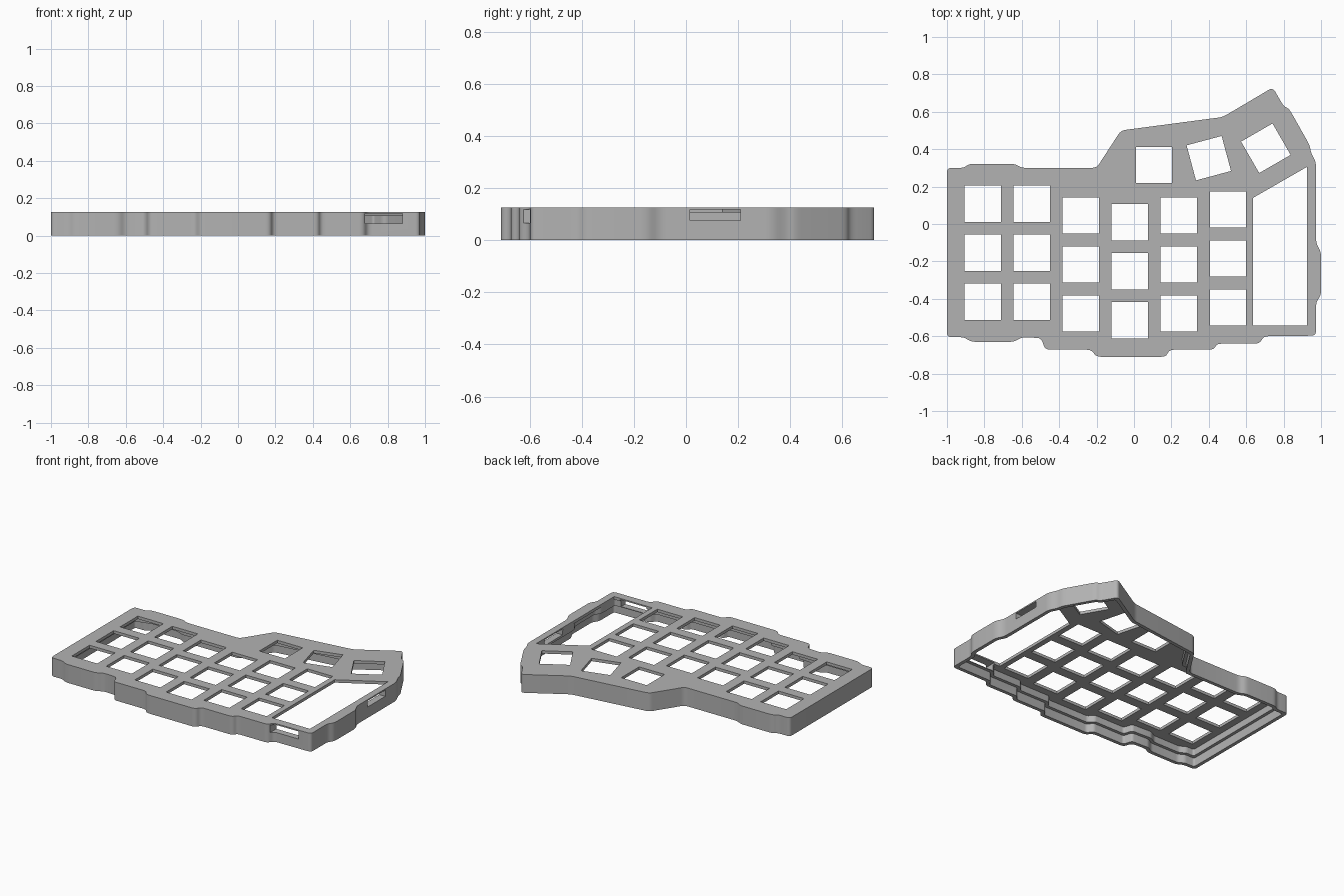
import bpy, bmesh
from math import radians
from mathutils import Vector, Matrix

cube = bpy.data.objects.get("Cube")
if cube:
    bpy.data.objects.remove(cube, do_unlink=True)

HEIGHT, PLATE, LEDGE = 0.126, 0.02, 0.06
KEY = 0.194

# Case outline, clockwise from the back left corner
OUTLINE = [Vector(p) for p in (
    (-1, .3), (-.91, .3), (-.88, .322), (-.64, .322), (-.6, .3), (-.2, .3),
    (-.07, .5), (.475, .572), (.742, .73), (.8, .63), (.83, .615), (.94, .42),
    (.945, .385), (.973, .33), (.973, -.1), (1, -.15), (1, -.38), (.973, -.42),
    (.973, -.597), (.695, -.6), (.67, -.64), (.445, -.64), (.425, -.672),
    (.19, -.672), (.17, -.71), (-.2, -.71), (-.23, -.672), (-.475, -.672),
    (-.495, -.61), (-.6, -.605), (-.64, -.63), (-.87, -.63), (-.91, -.605),
    (-1, -.605))]


def inset(pts, d):
    """Move every edge of a clockwise outline inward by d."""
    out = []
    for i, p in enumerate(pts):
        a = (p - pts[i - 1]).normalized()
        b = (pts[(i + 1) % len(pts)] - p).normalized()
        na, nb = Vector((a.y, -a.x)), Vector((b.y, -b.x))
        out.append(p + (na + nb) * (d / (1 + na.dot(nb))))
    return out


def rounded(pts, radius, steps=4):
    """Replace each corner with a short curve."""
    out = []
    for i, p in enumerate(pts):
        a, b = pts[i - 1] - p, pts[(i + 1) % len(pts)] - p
        s = p + a.normalized() * min(radius, a.length * .4)
        e = p + b.normalized() * min(radius, b.length * .4)
        for k in range(steps + 1):
            t = k / steps
            out.append(s * (1 - t) ** 2 + p * (2 * t * (1 - t)) + e * t * t)
    return out


def prism(bm, pts, z0, z1):
    face = bm.faces.new([bm.verts.new((p[0], p[1], z0)) for p in pts])
    top = bmesh.ops.extrude_face_region(bm, geom=[face])["geom"]
    bmesh.ops.translate(bm, vec=(0, 0, z1 - z0),
                        verts=[g for g in top if isinstance(g, bmesh.types.BMVert)])


def box(bm, x0, x1, y0, y1, z0, z1):
    prism(bm, [(x0, y0), (x0, y1), (x1, y1), (x1, y0)], z0, z1)


def finish(name, bm):
    bmesh.ops.recalc_face_normals(bm, faces=bm.faces)
    mesh = bpy.data.meshes.new(name)
    bm.to_mesh(mesh)
    bm.free()
    obj = bpy.data.objects.new(name, mesh)
    bpy.context.collection.objects.link(obj)
    return obj


cutters = []


def cutter(name, bm):
    obj = finish(name, bm)
    obj.hide_render = True
    cutters.append(obj)


# Solid case body
bm = bmesh.new()
prism(bm, rounded(OUTLINE, .025), 0, HEIGHT)
case = finish("keyboard_case", bm)

# Hollow underside, with a wider recess for the bottom cover
for name, wall, top in (("cavity", .045, HEIGHT - PLATE), ("cover_recess", .024, LEDGE)):
    bm = bmesh.new()
    prism(bm, rounded(inset(OUTLINE, wall), .015), -.1, top)
    cutter(name, bm)

# Key openings: staggered columns of three, then the turned thumb keys
bm = bmesh.new()
keys = [(-.808 + .262 * col, top - .262 * row, 0)
        for col, top in enumerate((.108, .108, .045, .01, .045, .077))
        for row in range(3)]
keys += [(.107, .315, 0), (.4, .352, 15), (.705, .405, 30)]
for x, y, turn in keys:
    spin = Matrix.Rotation(radians(turn), 2)
    corners = [Vector((x, y)) + spin @ Vector((i, j)) * (KEY / 2)
               for i, j in ((-1, -1), (-1, 1), (1, 1), (1, -1))]
    prism(bm, corners, HEIGHT - PLATE - .02, HEIGHT + .1)
cutter("key_openings", bm)

# Slanted controller window
bm = bmesh.new()
prism(bm, [(.637, -.542), (.637, .14), (.926, .306), (.926, -.542)], -.2, HEIGHT + .2)
cutter("controller_window", bm)

# Connector slots in the front and right-hand walls
bm = bmesh.new()
box(bm, .68, .88, -.8, -.53, .065, .117)
box(bm, .91, 1.1, .015, .21, .075, .117)
cutter("connector_slots", bm)

for c in cutters:
    mod = case.modifiers.new(c.name, "BOOLEAN")
    mod.operation, mod.solver, mod.object = "DIFFERENCE", "EXACT", c

# Bake the cuts and drop the cutters
graph = bpy.context.evaluated_depsgraph_get()
baked = bpy.data.meshes.new_from_object(case.evaluated_get(graph))
case.modifiers.clear()
case.data = baked
for c in cutters:
    bpy.data.objects.remove(c, do_unlink=True)

# Grey plastic
grey = bpy.data.materials.new("grey_plastic")
grey.use_nodes = True
color = (.45, .45, .45, 1)
grey.diffuse_color = color
grey.node_tree.nodes["Principled BSDF"].inputs["Base Color"].default_value = color
case.data.materials.clear()
case.data.materials.append(grey)

bpy.ops.object.select_all(action="DESELECT")
case.select_set(True)
bpy.context.view_layer.objects.active = case
bpy.ops.object.shade_smooth_by_angle(angle=radians(30))
